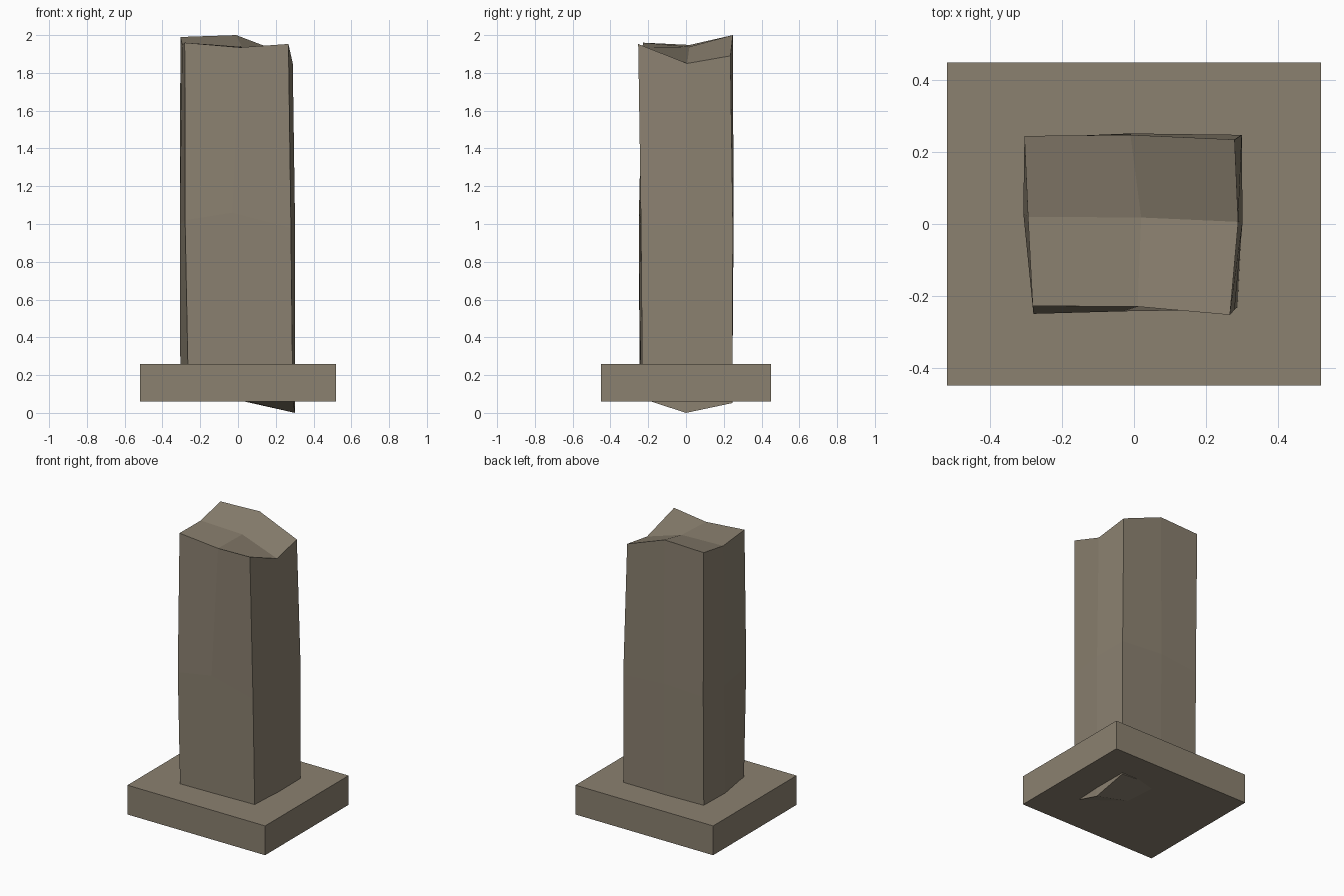
import bpy, bmesh

if "Cube" in bpy.data.objects:
    bpy.data.objects.remove(bpy.data.objects["Cube"])

stone = bpy.data.materials.new("weathered stone")
stone.diffuse_color = (0.258, 0.219, 0.162, 1)
stone.use_nodes = True
stone.node_tree.nodes["Principled BSDF"].inputs["Base Color"].default_value = stone.diffuse_color


def cube_object(name, cuts, place):
    """Cube, optionally subdivided, with each corner moved by place(co)."""
    bm = bmesh.new()
    bmesh.ops.create_cube(bm, size=2)
    if cuts:
        bmesh.ops.subdivide_edges(bm, edges=bm.edges[:], cuts=cuts, use_grid_fill=True)
    for v in bm.verts:
        v.co = place(v.co.copy())
    bmesh.ops.recalc_face_normals(bm, faces=bm.faces[:])
    mesh = bpy.data.meshes.new(name)
    bm.to_mesh(mesh)
    bm.free()
    mesh.materials.append(stone)
    obj = bpy.data.objects.new(name, mesh)
    bpy.context.collection.objects.link(obj)
    return obj


# Flat plinth around the foot of the stone
cube_object("plinth", 0, lambda c: (c.x * 0.52, c.y * 0.45, 0.16 + c.z * 0.10))

# Standing stone: a 3 x 3 x 3 block with uneven points
# each level: front row, middle row, back row, left to right
levels = {
    -1: [(-0.262, -0.245, 0.07), (0.0, -0.24, 0.07), (0.29, -0.23, 0.075),
         (-0.305, 0.01, 0.07), (0.0, 0.0, 0.072), (0.302, 0.0, 0.0),
         (-0.30, 0.235, 0.07), (-0.01, 0.245, 0.07), (0.30, 0.245, 0.052)],
    0: [(-0.28, -0.25, 1.02), (-0.03, -0.243, 1.06), (0.28, -0.238, 0.98),
        (-0.308, 0.03, 1.0), (0, 0, 1), (0.302, 0.005, 1.0),
        (-0.298, 0.24, 1.0), (-0.01, 0.252, 1.02), (0.30, 0.248, 1.0)],
    1: [(-0.282, -0.228, 1.96), (0.01, -0.23, 1.935), (0.267, -0.253, 1.953),
        (-0.295, 0.02, 1.948), (0.02, 0.018, 1.938), (0.29, 0.006, 1.85),
        (-0.305, 0.245, 1.99), (-0.01, 0.248, 2.0), (0.28, 0.235, 1.89)],
}


def stone_point(c):
    i, j, k = round(c.x), round(c.y), round(c.z)
    return levels[k][(j + 1) * 3 + i + 1]


cube_object("standing_stone", 1, stone_point)
